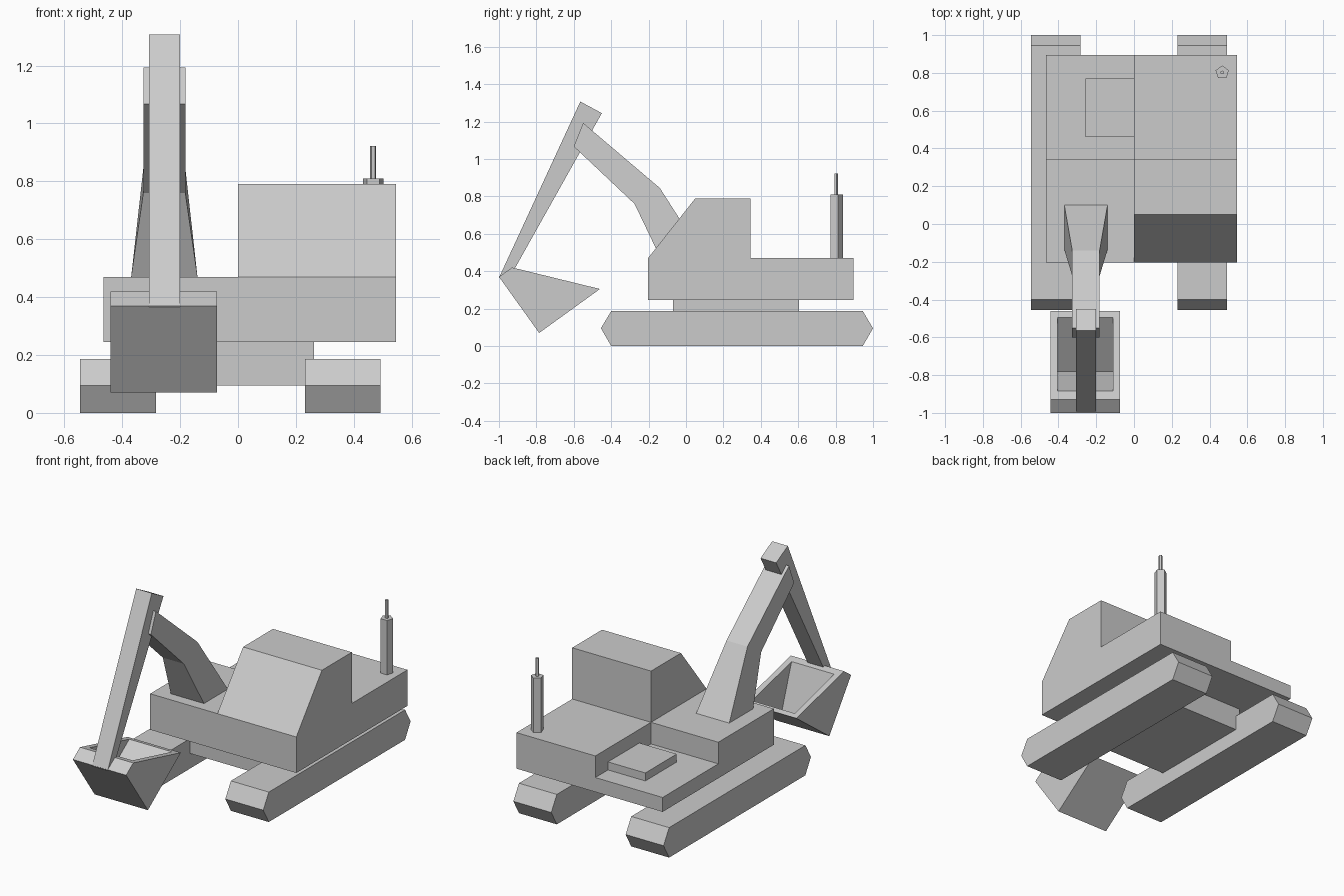
import bpy, bmesh

if "Cube" in bpy.data.objects:
    bpy.data.objects.remove(bpy.data.objects["Cube"])


def prism(name, profile, x0, x1, flare=None):
    """Extrude a (y, z) profile from x0 to x1; flare widens each profile point."""
    flare = flare or [0] * len(profile)
    bm = bmesh.new()
    left = [bm.verts.new((x0 - f, y, z)) for (y, z), f in zip(profile, flare)]
    right = [bm.verts.new((x1 + f, y, z)) for (y, z), f in zip(profile, flare)]
    bm.faces.new(left)
    bm.faces.new(right)
    n = len(profile)
    for i in range(n):
        j = (i + 1) % n
        bm.faces.new((left[i], left[j], right[j], right[i]))
    bmesh.ops.recalc_face_normals(bm, faces=bm.faces)
    mesh = bpy.data.meshes.new(name)
    bm.to_mesh(mesh)
    bm.free()
    ob = bpy.data.objects.new(name, mesh)
    bpy.context.collection.objects.link(ob)
    return ob


def block(name, x0, x1, y0, y1, z0, z1):
    return prism(name, [(y0, z0), (y1, z0), (y1, z1), (y0, z1)], x0, x1)


def pipe(name, radius, z0, z1):
    bpy.ops.mesh.primitive_cylinder_add(vertices=5, radius=radius, depth=z1 - z0,
                                        location=(0.467, 0.802, (z0 + z1) / 2))
    bpy.context.object.name = name


# Crawler tracks and the frame between them
track = [(-0.455, 0.095), (-0.40, 0.0), (0.945, 0.0),
         (1.0, 0.095), (0.945, 0.187), (-0.40, 0.187)]
for name, x0 in (("left_track", -0.545), ("right_track", 0.231)):
    prism(name, track, x0, x0 + 0.262)
block("undercarriage", -0.31, 0.263, -0.07, 0.605, 0.095, 0.245)

# Upper body: cab half, stepped left half, engine hatch
prism("cab_and_engine_housing",
      [(-0.203, 0.245), (0.895, 0.245), (0.895, 0.47), (0.345, 0.47),
       (0.345, 0.79), (0.05, 0.79), (-0.203, 0.47)], 0, 0.545)
prism("left_deck",
      [(-0.203, 0.245), (0.895, 0.245), (0.895, 0.335),
       (0.345, 0.335), (0.345, 0.47), (-0.203, 0.47)], -0.465, 0)
block("deck_hatch", -0.258, 0, 0.46, 0.77, 0.335, 0.385)

# Exhaust
pipe("exhaust_muffler", 0.037, 0.47, 0.81)
pipe("exhaust_pipe", 0.011, 0.81, 0.922)

# Boom, flaring towards its foot
prism("boom",
      [(0.1, 0.47), (-0.14, 0.845), (-0.55, 1.193),
       (-0.60, 1.067), (-0.275, 0.76), (-0.136, 0.47)],
      -0.327, -0.182, flare=[0.042, 0, 0, 0, 0, 0.042])

# Stick
prism("stick", [(-0.565, 1.307), (-0.45, 1.245), (-0.915, 0.415), (-1.0, 0.365)],
      -0.308, -0.2)

# Bucket, hollowed from above
bucket = prism("bucket", [(-1.0, 0.37), (-0.93, 0.42), (-0.46, 0.305), (-0.785, 0.07)],
               -0.441, -0.073)
cutter = prism("bucket_cutter", [(-0.78, 0.108), (-0.454, 0.343), (-0.906, 0.469)],
               -0.405, -0.11)
cutter.hide_render = True
cutter.hide_set(True)
cut = bucket.modifiers.new("hollow", 'BOOLEAN')
cut.operation = 'DIFFERENCE'
cut.solver = 'EXACT'
cut.object = cutter
